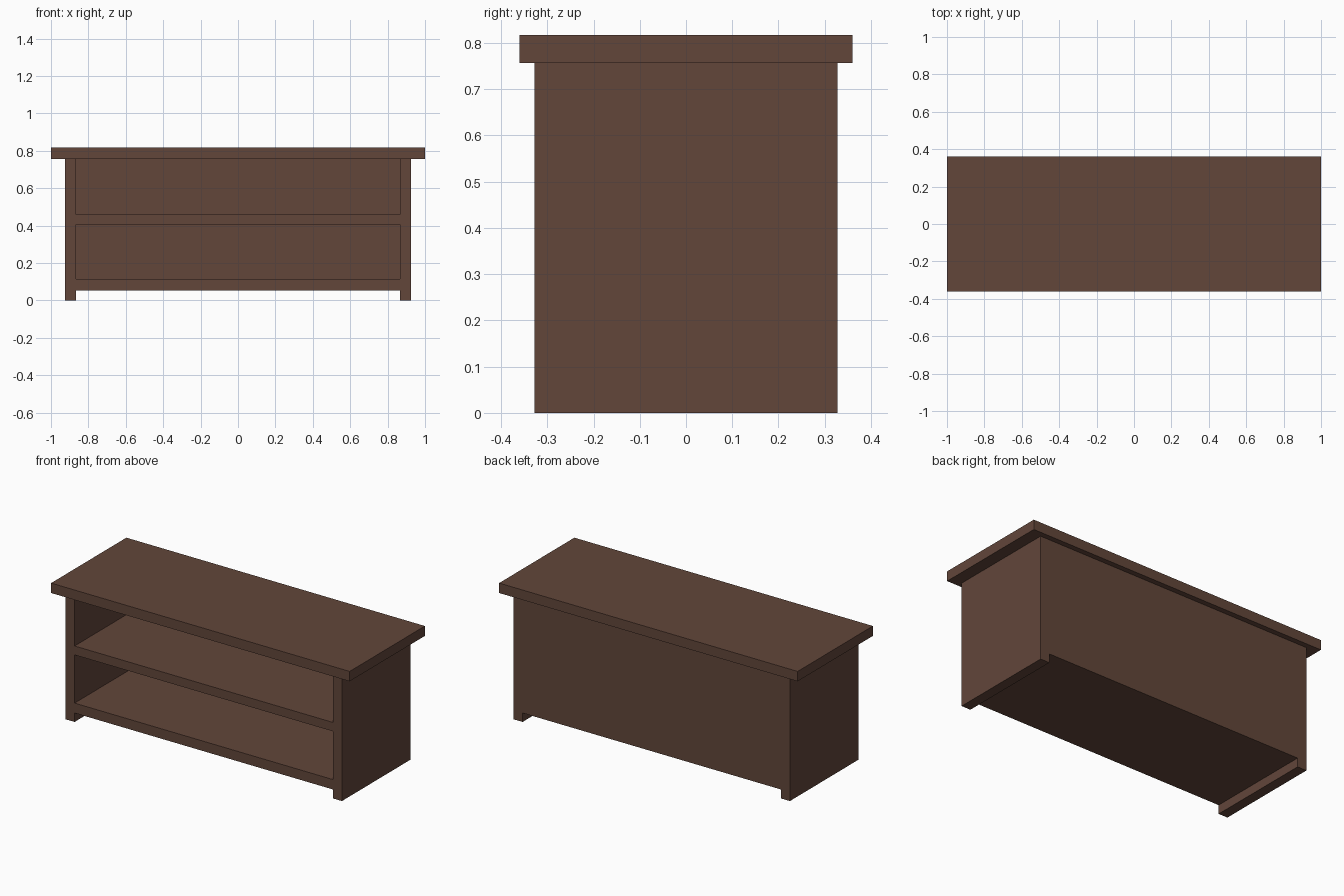
import bpy

default = bpy.data.objects.get("Cube")
if default:
    bpy.data.objects.remove(default, do_unlink=True)

# Dark brown wood
wood = bpy.data.materials.new("dark_brown_wood")
wood.use_nodes = True
colour = (0.122, 0.061, 0.042, 1)
wood.diffuse_color = colour
wood.node_tree.nodes["Principled BSDF"].inputs["Base Color"].default_value = colour


def board(name, x, y, z):
    """Add a flat board spanning the given (low, high) ranges."""
    bpy.ops.mesh.primitive_cube_add(size=1)
    obj = bpy.context.object
    obj.name = name
    obj.location = [(a + b) / 2 for a, b in (x, y, z)]
    obj.scale = [b - a for a, b in (x, y, z)]
    bpy.ops.object.transform_apply(location=True, rotation=False, scale=True)
    obj.data.materials.append(wood)
    return obj


OUTER, INNER = 0.926, 0.865
DEPTH = 0.328
UNDERSIDE, HEIGHT = 0.757, 0.817
BACK_INNER = 0.27
SHELF_BOTTOM = 0.054

# Overhanging top
board("table_top", (-1, 1), (-0.36, 0.36), (UNDERSIDE, HEIGHT))

# Side panels reaching the floor
board("left_side_panel", (INNER, OUTER), (-DEPTH, DEPTH), (0, UNDERSIDE))
board("right_side_panel", (-OUTER, -INNER), (-DEPTH, DEPTH), (0, UNDERSIDE))

# Back panel, flush with the sides and raised off the floor
board("back_panel", (-INNER, INNER), (BACK_INNER, DEPTH), (SHELF_BOTTOM, UNDERSIDE))

# Shelves between the sides
for name, z in (("bottom_shelf", (SHELF_BOTTOM, 0.114)), ("middle_shelf", (0.406, 0.46))):
    board(name, (-INNER, INNER), (-DEPTH, BACK_INNER), z)
